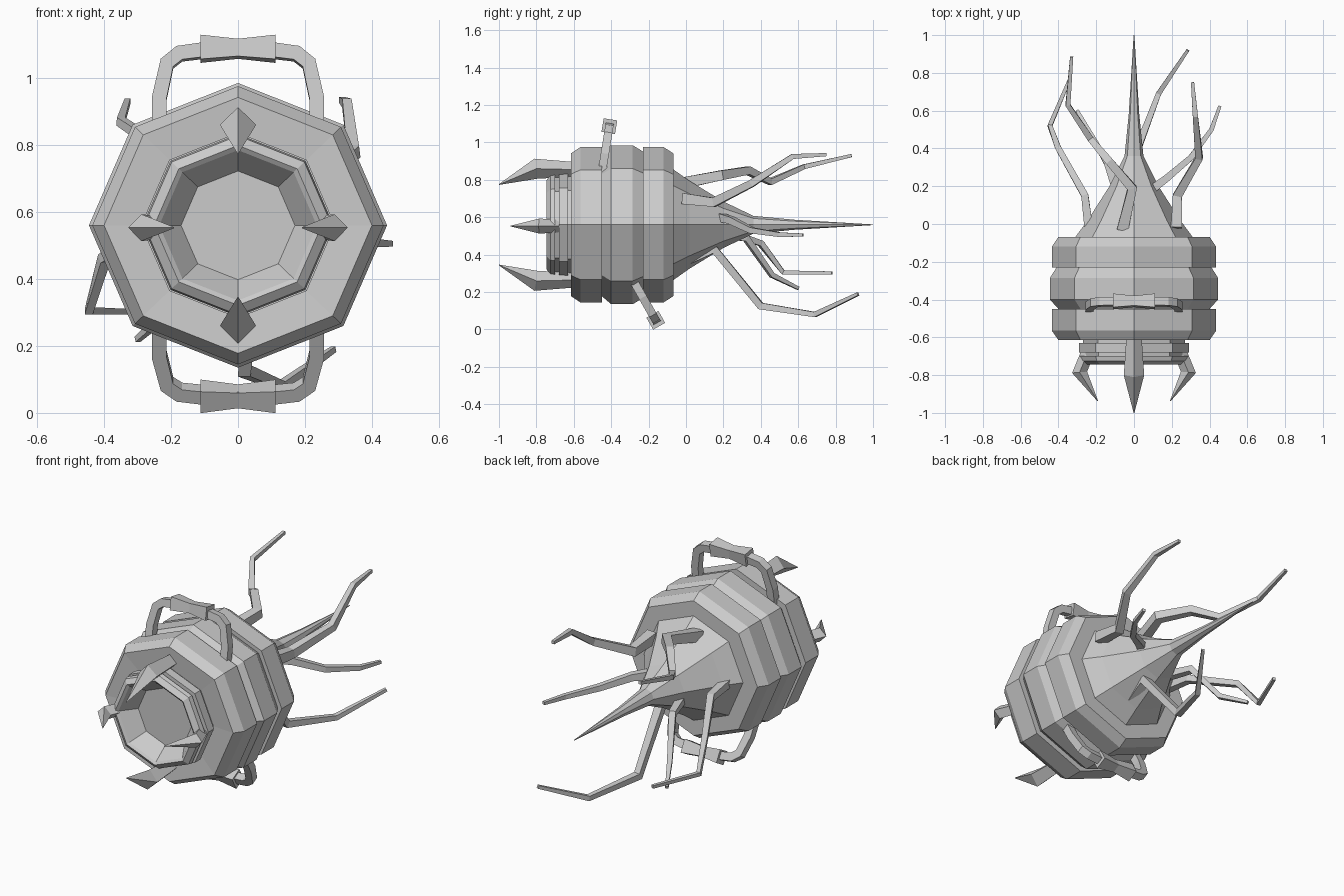
import bpy, bmesh
from math import sin, cos, pi
from mathutils import Vector

if "Cube" in bpy.data.objects:
    bpy.data.objects.remove(bpy.data.objects["Cube"])

CZ = 0.56  # height of the body axis


def finish(name, bm):
    bmesh.ops.remove_doubles(bm, verts=bm.verts, dist=1e-5)
    bmesh.ops.recalc_face_normals(bm, faces=bm.faces)
    me = bpy.data.meshes.new(name)
    bm.to_mesh(me)
    bm.free()
    ob = bpy.data.objects.new(name, me)
    bpy.context.collection.objects.link(ob)
    return ob


def skin(bm, rings):
    n = len(rings[0])
    vs = [[bm.verts.new(p) for p in r] for r in rings]
    for a, b in zip(vs, vs[1:]):
        for i in range(n):
            bm.faces.new((a[i], a[(i + 1) % n], b[(i + 1) % n], b[i]))
    bm.faces.new(vs[0])
    bm.faces.new(vs[-1])


def lathe(name, profile):
    """Octagonal turned shape along y; profile is (y, radius)."""
    bm = bmesh.new()
    skin(bm, [[(r * cos(i * pi / 4), y, CZ + 0.955 * r * sin(i * pi / 4))
               for i in range(8)] for y, r in profile])
    return finish(name, bm)


def sweep(name, path, sizes, ref, twist=pi / 4, aspect=1.0):
    """Four-sided tube along a path; sizes are corner radii."""
    pts = [Vector(p) for p in path]
    rings = []
    for i, p in enumerate(pts):
        a = (p - pts[i - 1]).normalized() if i else Vector()
        b = (pts[i + 1] - p).normalized() if i < len(pts) - 1 else Vector()
        t = (a + b).normalized()
        side = t.cross(Vector(ref)).normalized()
        up = side.cross(t)
        rings.append([p + sizes[i] * (aspect * cos(twist + k * pi / 2) * side
                                      + sin(twist + k * pi / 2) * up) for k in range(4)])
    bm = bmesh.new()
    skin(bm, rings)
    return finish(name, bm)


# Banded body with tapering tail
lathe("body", [(-0.6, 0.2), (-0.615, 0.40), (-0.565, 0.435), (-0.45, 0.435), (-0.45, 0.40),
               (-0.4, 0.445), (-0.285, 0.445), (-0.23, 0.41), (-0.23, 0.435),
               (-0.12, 0.435), (-0.068, 0.40), (-0.068, 0.31), (0.02, 0.245),
               (0.2, 0.13), (0.36, 0.05), (0.58, 0.028), (1.0, 0.002)])

# Collar rings around a recessed mouth
lathe("mouth_collar", [(-0.6, 0.27), (-0.63, 0.27), (-0.63, 0.29), (-0.68, 0.29),
                       (-0.68, 0.265), (-0.70, 0.265), (-0.70, 0.285), (-0.725, 0.28),
                       (-0.745, 0.25), (-0.735, 0.235), (-0.65, 0.17)])

# Four mandibles: upper, lower and a mirrored side pair
for name, s in (("upper_mandible", 1), ("lower_mandible", -1)):
    sweep(name, [(0, -0.59, CZ + s * 0.295), (0, -0.8, CZ + s * 0.30), (0, -1.0, CZ + s * 0.215)],
          [0.04, 0.054, 0.002], (0, 0, 1), 0)
for name, s in (("right_mandible", 1), ("left_mandible", -1)):
    sweep(name, [(s * 0.245, -0.68, 0.553), (s * 0.288, -0.785, 0.553), (s * 0.192, -0.937, 0.553)],
          [0.035, 0.04, 0.002], (0, 0, 1), 0)

# Two carrying handles: half outline as (x, distance along the handle direction)
half = [(0.235, -0.05), (0.235, 0.07), (0.212, 0.175), (0.175, 0.205), (0.10, 0.215)]
for name, base, d in (("top_handle", (-0.445, 0.87), (0.16, 0.987)),
                      ("bottom_handle", (-0.265, 0.232), (0.47, -0.83))):
    def place(x, h):
        return (x, base[0] + d[0] * h, base[1] + d[1] * h)
    outline = [(-x, h) for x, h in half] + half[::-1]
    ref = (0, d[1], -d[0])
    sweep(name + "_bar", [place(*p) for p in outline], [0.031] * len(outline), ref)
    sweep(name + "_grip", [place(x, 0.22) for x in (-0.112, 0, 0.112)],
          [0.052, 0.037, 0.052], ref)

# Tapered, kinked tentacles around the tail
tentacles = {
    "upper_left": [(-0.06, -0.03, 0.78), (-0.01, 0.19, 0.825), (-0.13, 0.33, 0.85),
                   (-0.23, 0.45, 0.79), (-0.35, 0.63, 0.87), (-0.33, 0.885, 0.93)],
    "upper_right": [(0.225, -0.02, 0.70), (0.23, 0.15, 0.68), (0.345, 0.35, 0.78),
                    (0.325, 0.57, 0.925), (0.31, 0.75, 0.935)],
    "middle_left": [(-0.24, -0.02, 0.56), (-0.26, 0.15, 0.55), (-0.40, 0.40, 0.46),
                    (-0.445, 0.52, 0.305), (-0.335, 0.78, 0.302)],
    "middle_right": [(0.09, 0.18, 0.60), (0.17, 0.24, 0.585), (0.30, 0.35, 0.53),
                     (0.41, 0.50, 0.507), (0.455, 0.625, 0.505)],
    "lower_right": [(0.03, 0.02, 0.38), (0.05, 0.15, 0.43), (0.02, 0.40, 0.125),
                    (0.13, 0.69, 0.08), (0.285, 0.92, 0.19)],
    "lower_left": [(-0.08, 0.14, 0.50), (-0.14, 0.32, 0.49), (-0.22, 0.46, 0.29),
                   (-0.30, 0.60, 0.22)],
}
for name, path in tentacles.items():
    n = len(path) - 1
    thick = 0.042 if name in ("upper_left", "upper_right", "lower_right") else 0.032
    sweep(name + "_tentacle", path, [thick + (0.012 - thick) * i / n for i in range(n + 1)], (0, 0, 1))
